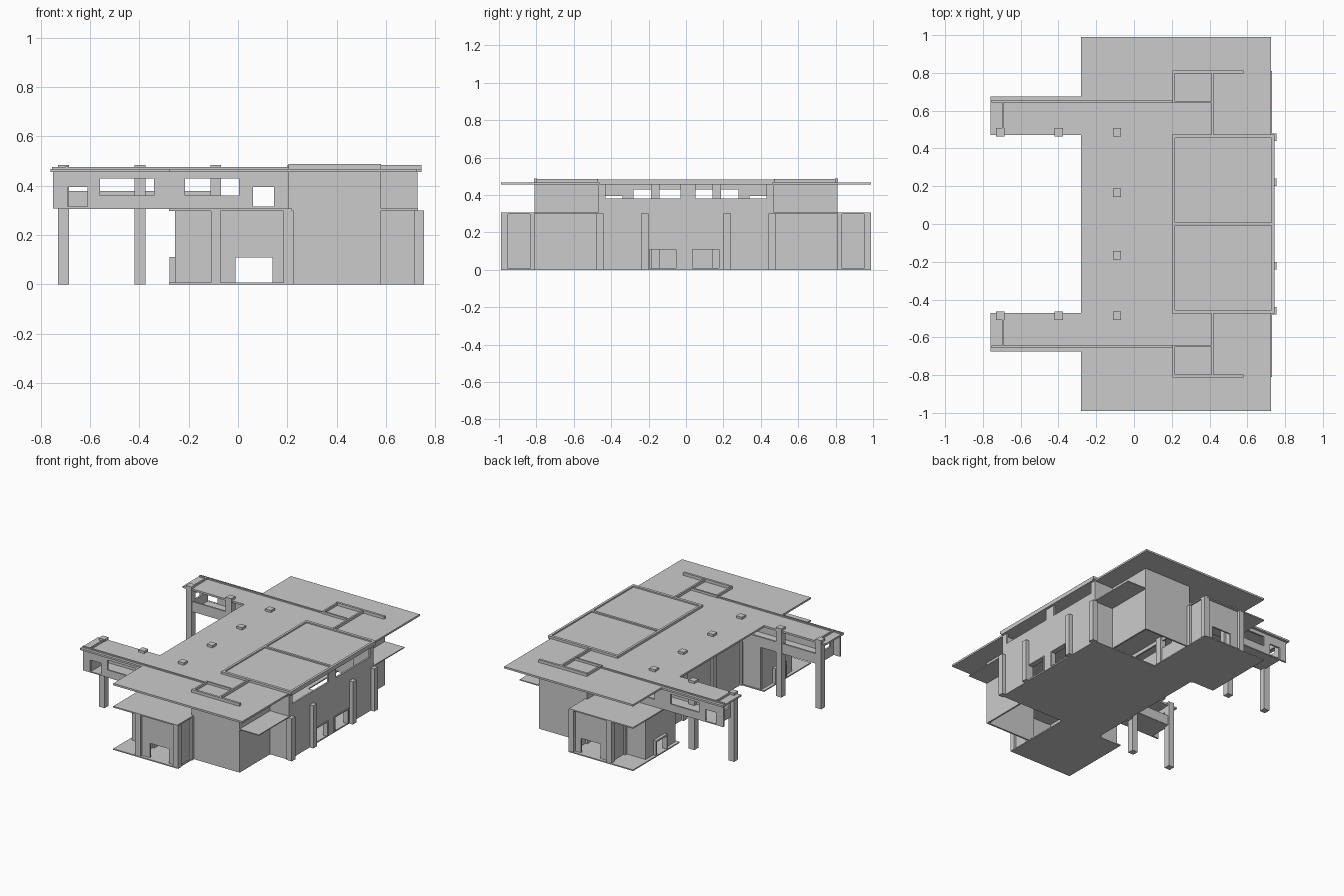
import bpy, bmesh

if "Cube" in bpy.data.objects:
    bpy.data.objects.remove(bpy.data.objects["Cube"])


def finish(name, bm, mirror=False, thick=0):
    """Turn a bmesh into an object, optionally thickened and mirrored front to back."""
    me = bpy.data.meshes.new(name)
    bm.to_mesh(me)
    bm.free()
    ob = bpy.data.objects.new(name, me)
    bpy.context.collection.objects.link(ob)
    if thick:
        m = ob.modifiers.new("thickness", 'SOLIDIFY')
        m.thickness, m.offset = thick, 0
    if mirror:
        m = ob.modifiers.new("mirror", 'MIRROR')
        m.use_axis = (False, True, False)
        m.use_mirror_merge = False
    return ob


def box(name, x0, x1, y0, y1, z0, z1, mirror=False):
    bm = bmesh.new()
    bmesh.ops.create_cube(bm, size=1)
    for v in bm.verts:
        v.co = ((x0 + x1) / 2 + v.co.x * (x1 - x0),
                (y0 + y1) / 2 + v.co.y * (y1 - y0),
                (z0 + z1) / 2 + v.co.z * (z1 - z0))
    return finish(name, bm, mirror)


def wall(name, axis, at, a0, a1, z0, z1, holes=(), mirror=False, thick=0.012):
    """Upright wall along x or y, with rectangular holes (a0, a1, z0, z1)."""
    us = sorted({a0, a1, *[h[0] for h in holes], *[h[1] for h in holes]})
    zs = sorted({z0, z1, *[h[2] for h in holes], *[h[3] for h in holes]})
    bm = bmesh.new()
    for u, u2 in zip(us, us[1:]):
        for z, z2 in zip(zs, zs[1:]):
            cu, cz = (u + u2) / 2, (z + z2) / 2
            if any(h[0] < cu < h[1] and h[2] < cz < h[3] for h in holes):
                continue
            pts = [(u, z), (u2, z), (u2, z2), (u, z2)]
            bm.faces.new([bm.verts.new((p, at, q) if axis == 'x' else (at, p, q)) for p, q in pts])
    bmesh.ops.remove_doubles(bm, verts=bm.verts, dist=1e-5)
    return finish(name, bm, mirror, thick)


def slab(name, outline, z0, z1):
    bm = bmesh.new()
    f = bm.faces.new([bm.verts.new((x, y, z0)) for x, y in outline])
    top = bmesh.ops.extrude_face_region(bm, geom=[f])["geom"]
    for v in top:
        if isinstance(v, bmesh.types.BMVert):
            v.co.z = z1
    bmesh.ops.recalc_face_normals(bm, faces=bm.faces)
    return finish(name, bm)


# Main roof with two arms on the left
half = [(-0.28, 0.47), (-0.76, 0.47), (-0.76, 0.675), (-0.28, 0.675), (-0.28, 0.99), (0.725, 0.99)]
slab("main_roof", half + [(x, -y) for x, y in reversed(half)], 0.455, 0.468)

# Ground floor slabs
floor = [(-0.28, 0.99), (0.22, 0.99), (0.22, 0.47), (0.725, 0.47)]
court = [(-0.09, 0.47), (-0.28, 0.47)]
slab("ground_floor", floor + [(x, -y) for x, y in reversed(floor)]
     + [(x, -y) for x, y in reversed(court)] + court, 0.0, 0.008)

# Low canopies
box("end_canopy", -0.28, 0.22, 0.64, 0.99, 0.298, 0.307, True)
box("corner_canopy", 0.575, 0.73, 0.47, 0.81, 0.3, 0.307, True)

# Tall end block
wall("tall_end_wall", 'x', 0.804, 0.205, 0.58, 0, 0.48, mirror=True)
wall("tall_side_wall", 'y', 0.574, 0.47, 0.804, 0, 0.457, mirror=True)
wall("tall_inner_wall", 'y', 0.21, 0.645, 0.804, 0.3, 0.457, mirror=True)

# Right facade with low doors and high windows
holes = [(-0.43, -0.03, 0.38, 0.455), (0.05, 0.43, 0.38, 0.455),
         (-0.2, -0.05, 0.01, 0.11), (0.03, 0.18, 0.01, 0.11)]
wall("right_facade", 'y', 0.722, -0.47, 0.47, 0, 0.47, holes)
wall("facade_return", 'x', 0.465, 0.574, 0.722, 0, 0.457, mirror=True)
for y in (0.46, 0.22):
    box("facade_pillar", 0.715, 0.755, y - 0.02, y + 0.02, 0, 0.3, True)
for y0, y1 in ((-0.2, -0.05), (0.03, 0.18)):
    for a, b in ((y0 - 0.006, y0 + 0.004), (y1 - 0.004, y1 + 0.006)):
        box("door_jamb", 0.7, 0.735, a, b, 0.008, 0.115)
    box("door_head", 0.7, 0.735, y0, y1, 0.108, 0.115)

# Low end wing with see-through doorway
wall("wing_end_wall", 'x', 0.962, -0.09, 0.205, 0, 0.3, [(-0.01, 0.14, 0, 0.11)], True)
wall("wing_left_wall", 'y', -0.09, 0.81, 0.962, 0, 0.3, mirror=True)
wall("wing_right_wall", 'y', 0.205, 0.804, 0.962, 0, 0.3, mirror=True)
for x in (-0.09, 0.205):
    for y in (0.97, 0.817):
        box("wing_pillar", x - 0.02, x + 0.02, y - 0.018, y + 0.018, 0, 0.3, True)

# Low left rooms under the arms
wall("room_outer_wall", 'x', 0.81, -0.255, -0.09, 0, 0.3, mirror=True)
wall("room_left_wall", 'y', -0.25, 0.48, 0.81, 0, 0.3, [(0.61, 0.72, 0.008, 0.1)], True)
wall("room_court_wall", 'x', 0.48, -0.25, -0.09, 0, 0.31, mirror=True)
box("room_door_head", -0.277, -0.245, 0.6, 0.73, 0.1, 0.112, True)
for y in (0.6, 0.72):
    box("room_door_jamb", -0.277, -0.245, y, y + 0.01, 0, 0.1, True)

# Courtyard wall with high windows
holes = [(s[0], s[1], 0.375, t) for s, t in
         (((-0.28, 0.28), 0.43), ((0.34, 0.44), 0.395), ((-0.44, -0.34), 0.395))]
wall("courtyard_wall", 'y', -0.09, -0.48, 0.48, 0, 0.457, holes)

# Raised arm galleries: outer wall, parapet, end wall and floor
wall("gallery_outer_wall", 'x', 0.65, -0.75, 0.21, 0.307, 0.457,
     [(-0.56, -0.34, 0.36, 0.43), (-0.215, 0.005, 0.36, 0.43), (-0.695, -0.61, 0.315, 0.395),
      (0.06, 0.145, 0.315, 0.395)], True)
wall("gallery_parapet", 'x', 0.476, -0.7, -0.09, 0.307, 0.378, mirror=True)
wall("gallery_end_wall", 'y', -0.695, 0.476, 0.65, 0.307, 0.457, [(0.51, 0.61, 0.378, 0.42)], True)
box("gallery_floor", -0.7, -0.09, 0.474, 0.65, 0.306, 0.314, True)

# Columns that pierce the roof
for x in (-0.708, -0.398):
    box("arm_column", x - 0.022, x + 0.022, 0.463, 0.507, 0, 0.484, True)
for y in (0.165, 0.485):
    box("court_column", -0.112, -0.068, y - 0.022, y + 0.022, 0, 0.484, True)

# Raised glazed roof panel with border beams
box("raised_roof_panel", 0.21, 0.735, -0.465, 0.465, 0.466, 0.475)
box("panel_side_beam", 0.2, 0.745, 0.455, 0.475, 0.466, 0.484, True)
box("panel_middle_beam", 0.2, 0.745, -0.008, 0.008, 0.466, 0.484)
box("panel_left_beam", 0.2, 0.216, -0.465, 0.465, 0.466, 0.484)
box("panel_right_beam", 0.728, 0.745, -0.465, 0.465, 0.455, 0.484)

# Roof rails
box("end_rail", 0.205, 0.58, 0.796, 0.812, 0.466, 0.488, True)
box("cross_rail", 0.409, 0.421, 0.47, 0.8, 0.466, 0.486, True)
box("square_left_rail", 0.205, 0.217, 0.645, 0.8, 0.466, 0.484, True)
box("square_inner_rail", 0.205, 0.415, 0.64, 0.652, 0.466, 0.484, True)
box("arm_rail", -0.755, 0.205, 0.644, 0.656, 0.466, 0.476, True)
box("arm_tip_rail", -0.7, -0.69, 0.5, 0.65, 0.466, 0.48, True)
